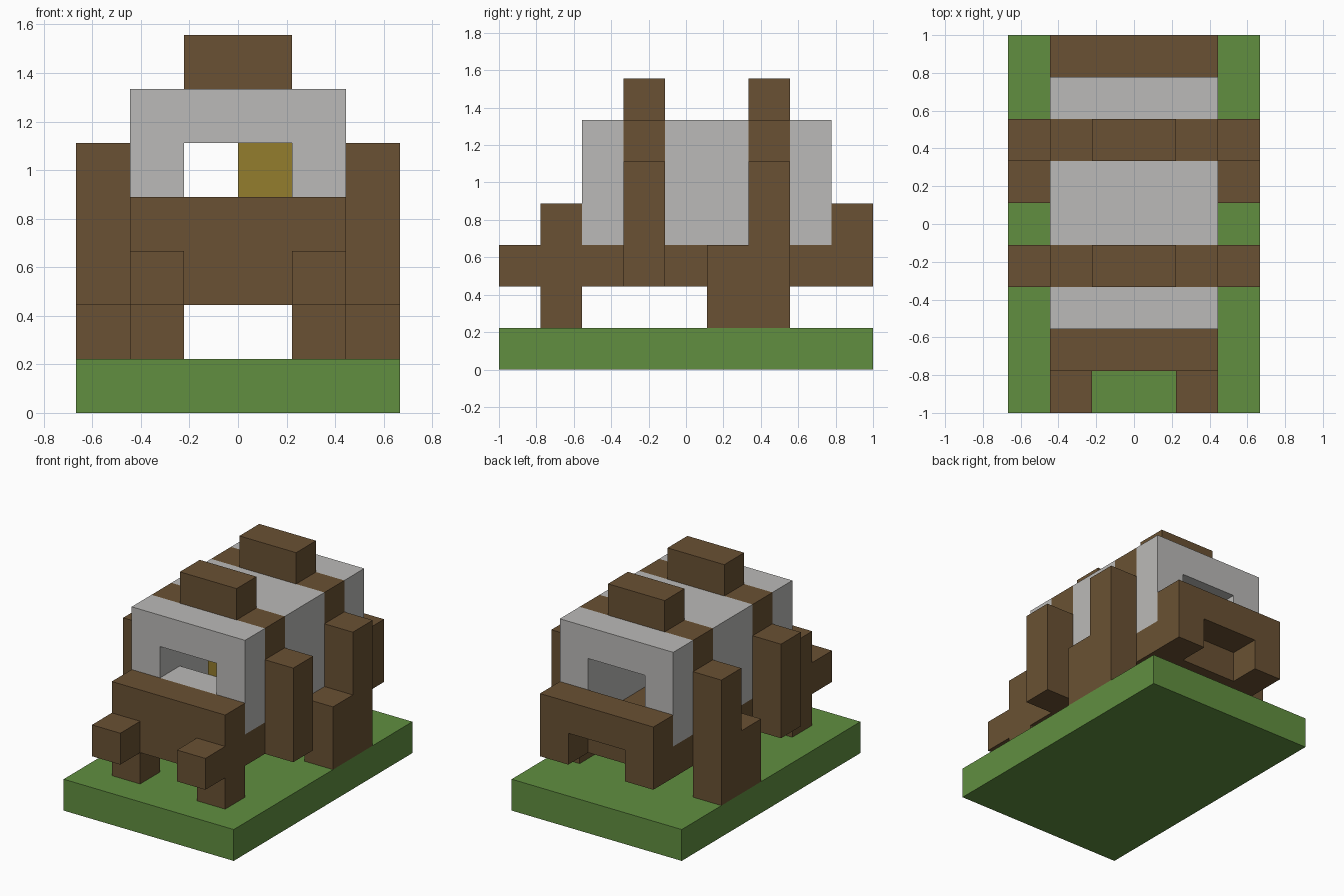
import bpy
import bmesh
from mathutils import Vector

old = bpy.data.objects.get("Cube")
if old:
    bpy.data.objects.remove(old, do_unlink=True)

UNIT = 2 / 9  # the model is nine blocks long


def make_material(name, color):
    mat = bpy.data.materials.new(name)
    mat.use_nodes = True
    mat.diffuse_color = (*color, 1)
    mat.node_tree.nodes["Principled BSDF"].inputs["Base Color"].default_value = (*color, 1)
    return mat


wood = make_material("brown wood", (0.144, 0.083, 0.033))
canvas = make_material("pale canvas", (0.497, 0.491, 0.479))
grass = make_material("grass green", (0.119, 0.275, 0.051))
gold = make_material("lamp gold", (0.296, 0.205, 0.027))


def block(name, mat, x, y, z):
    """Box spanning block ranges: x from the centre, y from the front, z from the ground."""
    low = Vector((x[0], y[0] - 4.5, z[0])) * UNIT
    high = Vector((x[1], y[1] - 4.5, z[1])) * UNIT
    mesh = bpy.data.meshes.new(name)
    bm = bmesh.new()
    bmesh.ops.create_cube(bm, size=1)
    for v in bm.verts:
        v.co = (low + high) / 2 + v.co * (high - low)
    bm.to_mesh(mesh)
    bm.free()
    mesh.materials.append(mat)
    obj = bpy.data.objects.new(name, mesh)
    bpy.context.collection.objects.link(obj)


def pair(name, mat, x, y, z):
    """Matching boxes on the left and right."""
    block("left_" + name, mat, x, y, z)
    block("right_" + name, mat, (-x[1], -x[0]), y, z)


# Ground slab
block("grass_base", grass, (-3, 3), (0, 9), (0, 1))

# Wagon bed with end boards
block("wagon_bed", wood, (-2, 2), (1, 8), (2, 3))
block("front_board", wood, (-2, 2), (1, 2), (3, 4))
block("back_board", wood, (-2, 2), (8, 9), (3, 4))
pair("back_bracket", wood, (1, 2), (8, 9), (2, 3))

# Shafts, front legs and rear wheels
pair("shaft", wood, (1, 2), (0, 1), (2, 3))
pair("front_leg", wood, (1, 2), (1, 2), (1, 2))
pair("rear_wheel", wood, (2, 3), (5, 7), (1, 3))

# Canvas cover: side walls, front sill and roof panels between the hoops
pair("canvas_wall", canvas, (1, 2), (2, 8), (3, 5))
block("canvas_sill", canvas, (-1, 1), (2, 3), (3, 4))
for i, span in enumerate([(2, 3), (4, 6), (7, 8)]):
    block(f"canvas_roof_{i + 1}", canvas, (-2, 2), span, (5, 6))

# Wooden hoops over the cover
for label, y in (("front", 3), ("rear", 6)):
    span = (y, y + 1)
    post_foot = 2 if label == "front" else 3
    pair(f"{label}_hoop_post", wood, (2, 3), span, (post_foot, 5))
    block(f"{label}_hoop_beam", wood, (-2, 2), span, (5, 6))
    block(f"{label}_hoop_cap", wood, (-1, 1), span, (6, 7))

# Lamp hanging inside
block("lamp", gold, (0, 1), (3, 4), (4, 5))
